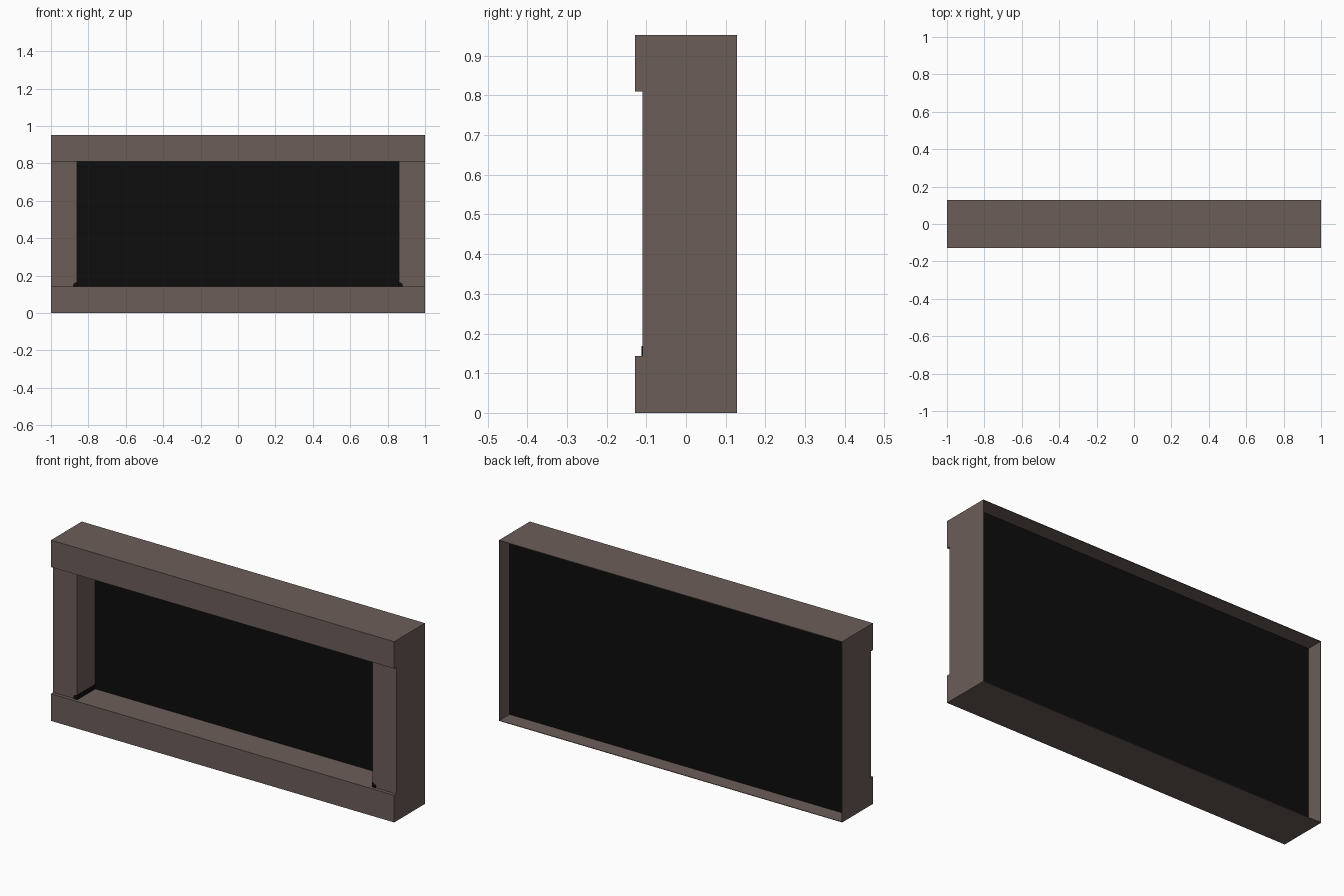
import bpy
import bmesh

cube = bpy.data.objects.get("Cube")
if cube:
    bpy.data.objects.remove(cube, do_unlink=True)


def material(name, rgb):
    mat = bpy.data.materials.new(name)
    mat.use_nodes = True
    color = (*rgb, 1.0)
    mat.diffuse_color = color
    bsdf = next(n for n in mat.node_tree.nodes if n.type == 'BSDF_PRINCIPLED')
    bsdf.inputs["Base Color"].default_value = color
    return mat


brown = material("dull_brown", (0.15, 0.11, 0.099))
black = material("matte_black", (0.004, 0.004, 0.004))


def add_object(name, bm, mat):
    bmesh.ops.recalc_face_normals(bm, faces=bm.faces)
    mesh = bpy.data.meshes.new(name)
    bm.to_mesh(mesh)
    bm.free()
    mesh.materials.append(mat)
    obj = bpy.data.objects.new(name, mesh)
    bpy.context.collection.objects.link(obj)
    return obj


def box(name, xs, ys, zs, mat):
    bm = bmesh.new()
    bmesh.ops.create_cube(bm, size=1)
    for v in bm.verts:
        for axis, (low, high) in enumerate((xs, ys, zs)):
            v.co[axis] = high if v.co[axis] > 0 else low
    return add_object(name, bm, mat)


HEIGHT, LOW, HIGH = 0.952, 0.143, 0.81
FRONT, POST_FRONT, PANEL, BACK = -0.128, -0.11, 0.038, 0.128
INNER, WALL = 0.86, 0.003

# Heavy horizontal bars, standing slightly proud of the posts
box("bottom_bar", (-1, 1), (FRONT, PANEL), (0, LOW), brown)
box("top_bar", (-1, 1), (FRONT, PANEL), (HIGH, HEIGHT), brown)

# Thin rim behind the panel
box("bottom_rim", (-1, 1), (PANEL, BACK), (0, WALL), brown)
box("top_rim", (-1, 1), (PANEL, BACK), (HEIGHT - WALL, HEIGHT), brown)

for side, s in (("left", 1), ("right", -1)):
    def span(a, b):
        return sorted((s * a, s * b))

    # Side posts and rim ends
    box(side + "_post", span(INNER, 1), (POST_FRONT, PANEL), (LOW, HIGH), brown)
    box(side + "_rim", span(1 - WALL, 1), (PANEL, BACK),
        (WALL, HEIGHT - WALL), brown)

    # Small dark chip at the foot of each post
    bm = bmesh.new()
    profile = [(INNER - 0.002, LOW), (INNER + 0.022, LOW),
               (INNER + 0.02, LOW + 0.014), (INNER - 0.002, LOW + 0.026)]
    face = bm.faces.new([bm.verts.new((s * x, POST_FRONT - 0.002, z))
                         for x, z in profile])
    ext = bmesh.ops.extrude_face_region(bm, geom=[face])
    moved = [g for g in ext["geom"] if isinstance(g, bmesh.types.BMVert)]
    bmesh.ops.translate(bm, verts=moved, vec=(0, PANEL - POST_FRONT, 0))
    add_object(side + "_post_chip", bm, black)

# Dark panel closing the frame
box("back_panel", (-1 + WALL, 1 - WALL), (PANEL, PANEL + 0.007),
    (WALL, HEIGHT - WALL), black)
